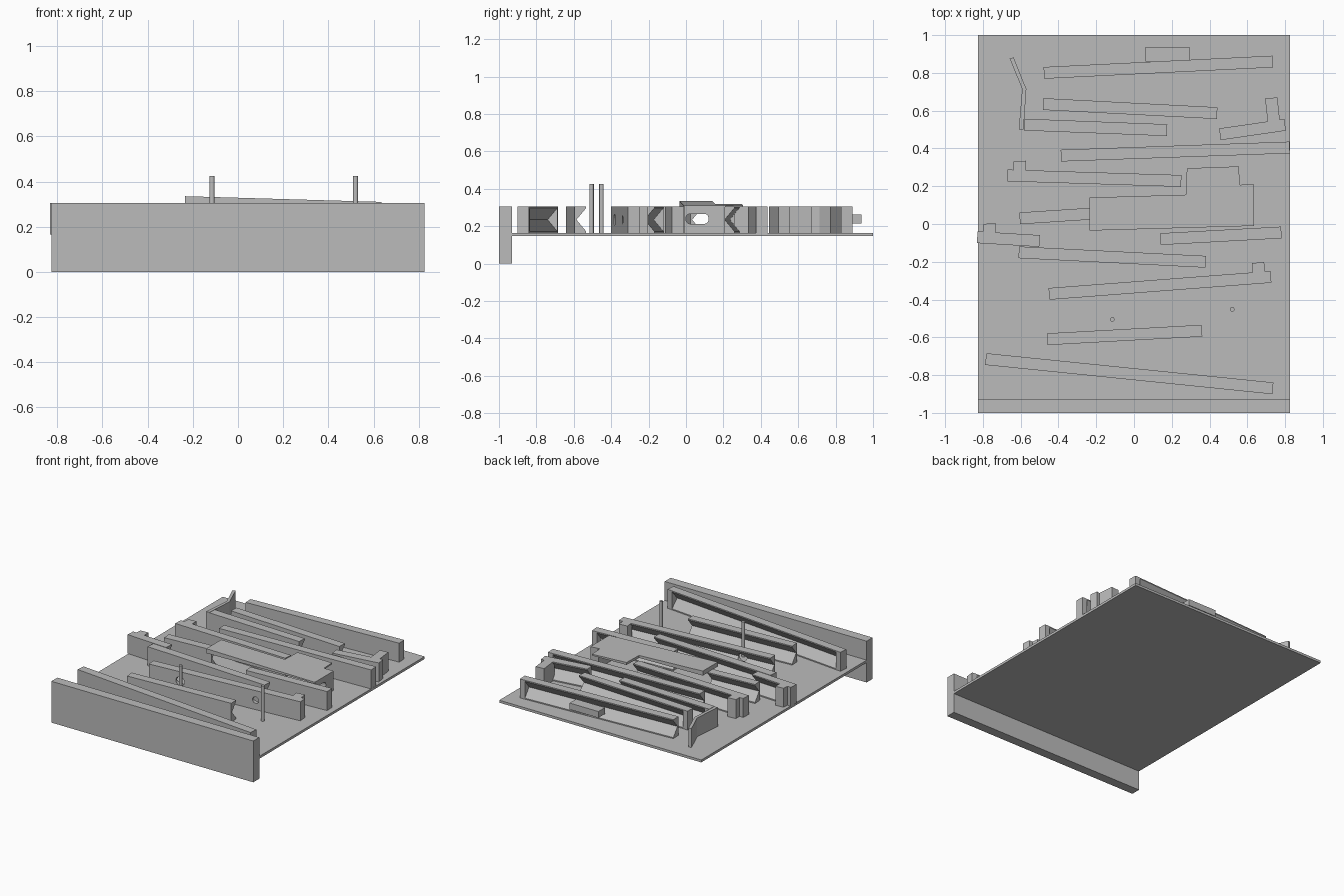
import bpy, bmesh
from mathutils import Vector

if "Cube" in bpy.data.objects:
    bpy.data.objects.remove(bpy.data.objects["Cube"])

grey = bpy.data.materials.new("plain_grey")
grey.use_nodes = True
grey.diffuse_color = (0.5, 0.5, 0.5, 1)
grey.node_tree.nodes["Principled BSDF"].inputs["Base Color"].default_value = (0.5, 0.5, 0.5, 1)

FLOOR, TOP, WIDTH = 0.165, 0.305, 0.062
MID = (FLOOR + TOP) / 2


def finish(bm, name):
    bmesh.ops.recalc_face_normals(bm, faces=bm.faces)
    mesh = bpy.data.meshes.new(name)
    bm.to_mesh(mesh)
    bm.free()
    mesh.materials.append(grey)
    ob = bpy.data.objects.new(name, mesh)
    bpy.context.collection.objects.link(ob)
    return ob


def sweep(bm, profile, offset):
    """Extrude a closed 3D outline along an offset into a solid."""
    face = bm.faces.new([bm.verts.new(p) for p in profile])
    new = bmesh.ops.extrude_face_region(bm, geom=[face], use_keep_orig=True)
    moved = [g for g in new["geom"] if isinstance(g, bmesh.types.BMVert)]
    bmesh.ops.translate(bm, verts=moved, vec=offset)


def prism(name, outline, z0=FLOOR, z1=TOP):
    bm = bmesh.new()
    sweep(bm, [Vector((x, y, z0)) for x, y in outline], Vector((0, 0, z1 - z0)))
    return finish(bm, name)


def box(name, x0, x1, y0, y1, z0=FLOOR, z1=TOP):
    return prism(name, [(x0, y0), (x1, y0), (x1, y1), (x0, y1)], z0, z1)


def track(name, start, end, closed):
    """Rail with a V groove along its back; closed ends get a solid cap."""
    a, b = Vector((*start, 0)), Vector((*end, 0))
    along = (b - a).normalized()
    back = Vector((-along.y, along.x, 0))
    h, lip, cap = WIDTH / 2, 0.008, 0.04
    solid = [(-h, FLOOR), (h, FLOOR), (h, TOP), (-h, TOP)]
    grooved = [(-h, FLOOR), (h, FLOOR), (h, FLOOR + lip), (-h + 0.01, MID),
               (h, TOP - lip), (h, TOP), (-h, TOP)]
    bm = bmesh.new()

    def piece(section, p, q):
        sweep(bm, [p + back * u + Vector((0, 0, z)) for u, z in section], q - p)

    p = a + along * cap if "L" in closed else a
    q = b - along * cap if "R" in closed else b
    piece(grooved, p, q)
    if "L" in closed:
        piece(solid, a, p)
    if "R" in closed:
        piece(solid, q, b)
    return finish(bm, name)


def cut(target, cutter):
    cutter.hide_render = True
    mod = target.modifiers.new("cut", "BOOLEAN")
    mod.operation, mod.solver, mod.object = "DIFFERENCE", "EXACT", cutter
    bpy.context.view_layer.update()
    bpy.context.view_layer.objects.active = target
    bpy.ops.object.modifier_apply(modifier=mod.name)
    bpy.data.objects.remove(cutter)


def cylinder(name, radius, depth, location, rotation=(0, 0, 0)):
    bpy.ops.mesh.primitive_cylinder_add(vertices=20, radius=radius, depth=depth,
                                        location=location, rotation=rotation)
    ob = bpy.context.object
    ob.name = name
    ob.data.materials.append(grey)
    return ob


# Base board and front panel
box("base_board", -0.825, 0.825, -0.94, 1, 0.147, FLOOR)
box("front_panel", -0.825, 0.825, -1, -0.93, 0, TOP)

# Grooved rails, from front to back
track("front_rail", (-0.785, -0.715), (0.735, -0.87), "LR")
track("short_front_rail", (-0.46, -0.61), (0.36, -0.565), "")
drilled = track("drilled_rail", (-0.45, -0.37), (0.725, -0.28), "R")
track("left_middle_rail", (-0.61, -0.15), (0.38, -0.2), "L")
track("right_middle_rail", (0.14, -0.08), (0.78, -0.045), "R")
track("left_stub_rail", (-0.83, -0.07), (-0.5, -0.09), "L")
track("covered_rail", (-0.605, 0.03), (-0.235, 0.054), "")
track("upper_left_rail", (-0.67, 0.257), (0.25, 0.228), "L")
track("long_rail", (-0.387, 0.362), (0.824, 0.405), "R")
track("right_stub_rail", (0.455, 0.475), (0.8, 0.525), "R")
track("vane_rail", (-0.58, 0.526), (0.175, 0.497), "L")
track("upper_rail", (-0.48, 0.635), (0.44, 0.587), "L")
track("back_rail", (-0.477, 0.8), (0.735, 0.86), "R")

# Stop blocks behind the rail ends
for name, x0, x1, y0, y1, lean in (
        ("drilled_rail_stop", 0.63, 0.695, -0.27, -0.207, -0.006),
        ("left_stub_stop", -0.8, -0.735, -0.06, 0.0, 0.002),
        ("upper_left_stop", -0.64, -0.575, 0.26, 0.33, 0.002),
        ("right_stub_stop", 0.71, 0.775, 0.52, 0.665, -0.016)):
    prism(name, [(x0, y0), (x1, y0), (x1 + lean, y1 + 0.005), (x0 + lean, y1)])
box("back_tab", 0.06, 0.295, 0.86, 0.937, 0.215, 0.262)

# Holes through the drilled rail
for x, y, r in ((-0.205, -0.35, 0.033), (0.38, -0.307, 0.024)):
    cut(drilled, cylinder("hole_cutter", r, 0.3, (x, y, MID), (1.5708, 0, 0)))

# Bent deflector vane
prism("deflector_vane", [(-0.61, 0.5), (-0.585, 0.5), (-0.57, 0.715), (-0.637, 0.882),
                         (-0.658, 0.875), (-0.592, 0.715)])

# Upright pins
for name, x, y in (("left_pin", -0.115, -0.505), ("right_pin", 0.52, -0.452)):
    cylinder(name, 0.012, 0.26, (x, y, FLOOR + 0.13))

# Sloping cover with its slotted support wall
cover = prism("cover", [(-0.235, -0.035), (0.635, -0.01), (0.635, 0.21), (0.56, 0.205),
                        (0.555, 0.305), (0.28, 0.295), (0.275, 0.155), (-0.235, 0.14)],
              TOP - 0.003, TOP + 0.01)
for v in cover.data.vertices:
    if v.co.z > TOP:
        v.co.z = 0.335 - 0.029 * (v.co.x + 0.235)
wall = box("slotted_wall", 0.57, 0.633, -0.01, 0.208)
slot = box("slot_cutter", 0.5, 0.7, 0.0, 0.12, 0.213, 0.266)
bevel = slot.modifiers.new("round", "BEVEL")
bevel.width, bevel.segments = 0.02, 3
cut(wall, slot)
